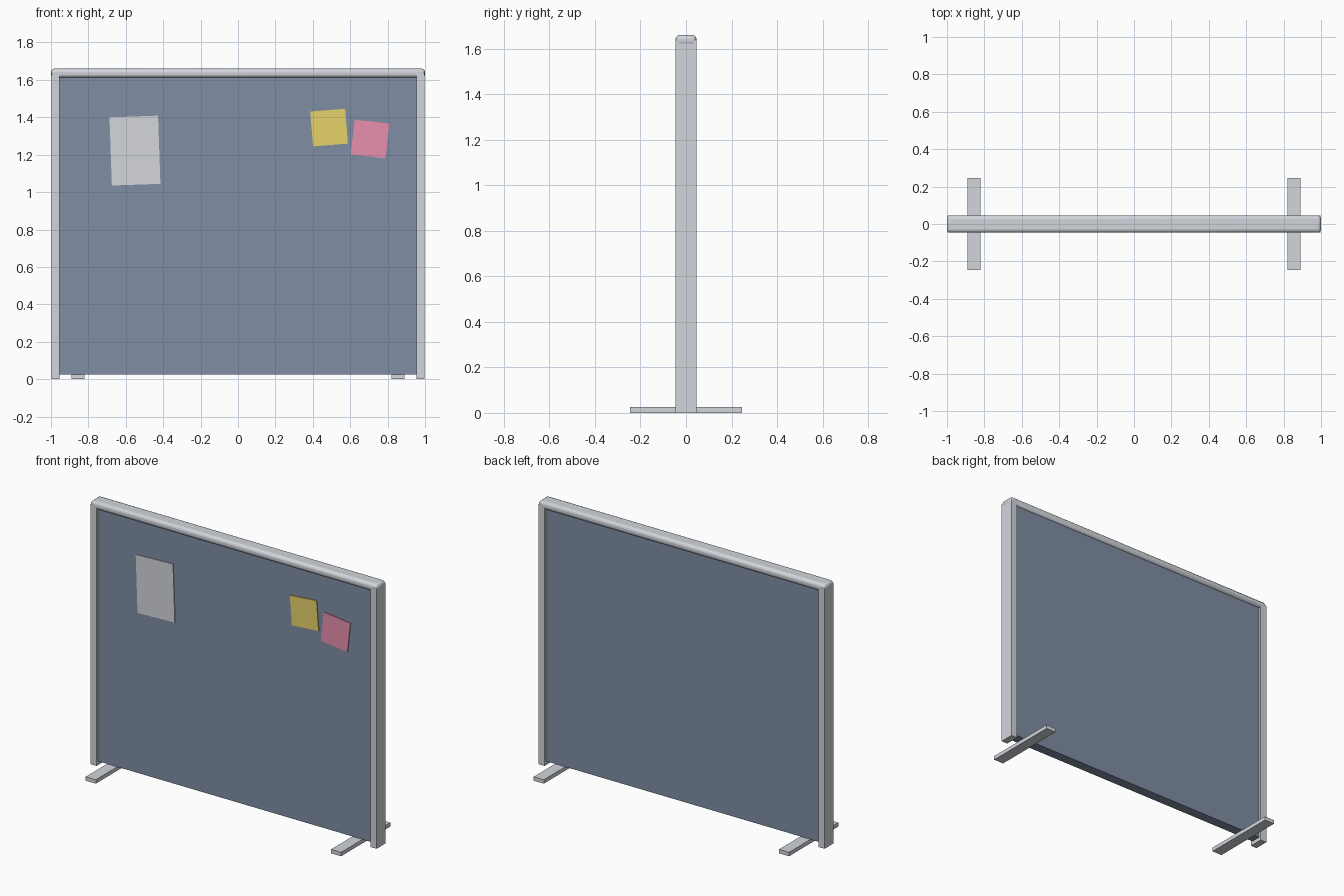
import bpy
import math

if "Cube" in bpy.data.objects:
    bpy.data.objects.remove(bpy.data.objects["Cube"])


def material(name, rgb):
    m = bpy.data.materials.new(name)
    m.diffuse_color = (*rgb, 1)
    m.use_nodes = True
    m.node_tree.nodes["Principled BSDF"].inputs["Base Color"].default_value = m.diffuse_color
    return m


METAL = material("light_grey_metal", (0.64, 0.665, 0.71))
FABRIC = material("slate_blue_fabric", (0.215, 0.27, 0.37))
PAPER = material("white_paper", (0.66, 0.67, 0.71))
YELLOW = material("yellow_note", (0.88, 0.71, 0.157))
PINK = material("pink_note", (0.92, 0.32, 0.48))


def box(name, lo, hi, mat, bevel=0, tilt=0):
    """Box between two corners, optionally bevelled or tilted about y."""
    centre = [(a + b) / 2 for a, b in zip(lo, hi)]
    bpy.ops.mesh.primitive_cube_add(size=1, location=centre)
    ob = bpy.context.object
    ob.name = name
    ob.scale = [b - a for a, b in zip(lo, hi)]
    bpy.ops.object.transform_apply(location=False, rotation=False, scale=True)
    ob.rotation_euler.y = -math.radians(tilt)
    ob.data.materials.append(mat)
    if bevel:
        mod = ob.modifiers.new("rounded_edges", 'BEVEL')
        mod.width = bevel
        mod.segments = 3
        bpy.ops.object.shade_smooth_by_angle(angle=math.radians(35))
    return ob


# Fabric panel, slightly recessed in the frame
box("fabric_panel", (-0.958, -0.032, 0.025), (0.958, 0.032, 1.63), FABRIC)

# Rounded top rail
box("top_rail", (-1, -0.046, 1.612), (1, 0.046, 1.66), METAL, bevel=0.018)

# Side posts and crosswise feet
for side, s in (("left", -1), ("right", 1)):
    x0, x1 = sorted((s * 0.954, s * 0.998))
    box(side + "_post", (x0, -0.0455, 0), (x1, 0.0455, 1.638), METAL)
    x0, x1 = sorted((s * 0.82, s * 0.89))
    box(side + "_foot", (x0, -0.245, 0), (x1, 0.245, 0.025), METAL)

# Pinned sheets on the front: name, x, z, width, height, tilt, material
for name, x, z, w, h, tilt, mat in (
        ("paper_sheet", -0.551, 1.222, 0.26, 0.365, 2, PAPER),
        ("yellow_sticky_note", 0.487, 1.345, 0.187, 0.187, 4.5, YELLOW),
        ("pink_sticky_note", 0.706, 1.284, 0.187, 0.187, -6.5, PINK)):
    box(name, (x - w / 2, -0.037, z - h / 2), (x + w / 2, -0.031, z + h / 2),
        mat, tilt=tilt)
